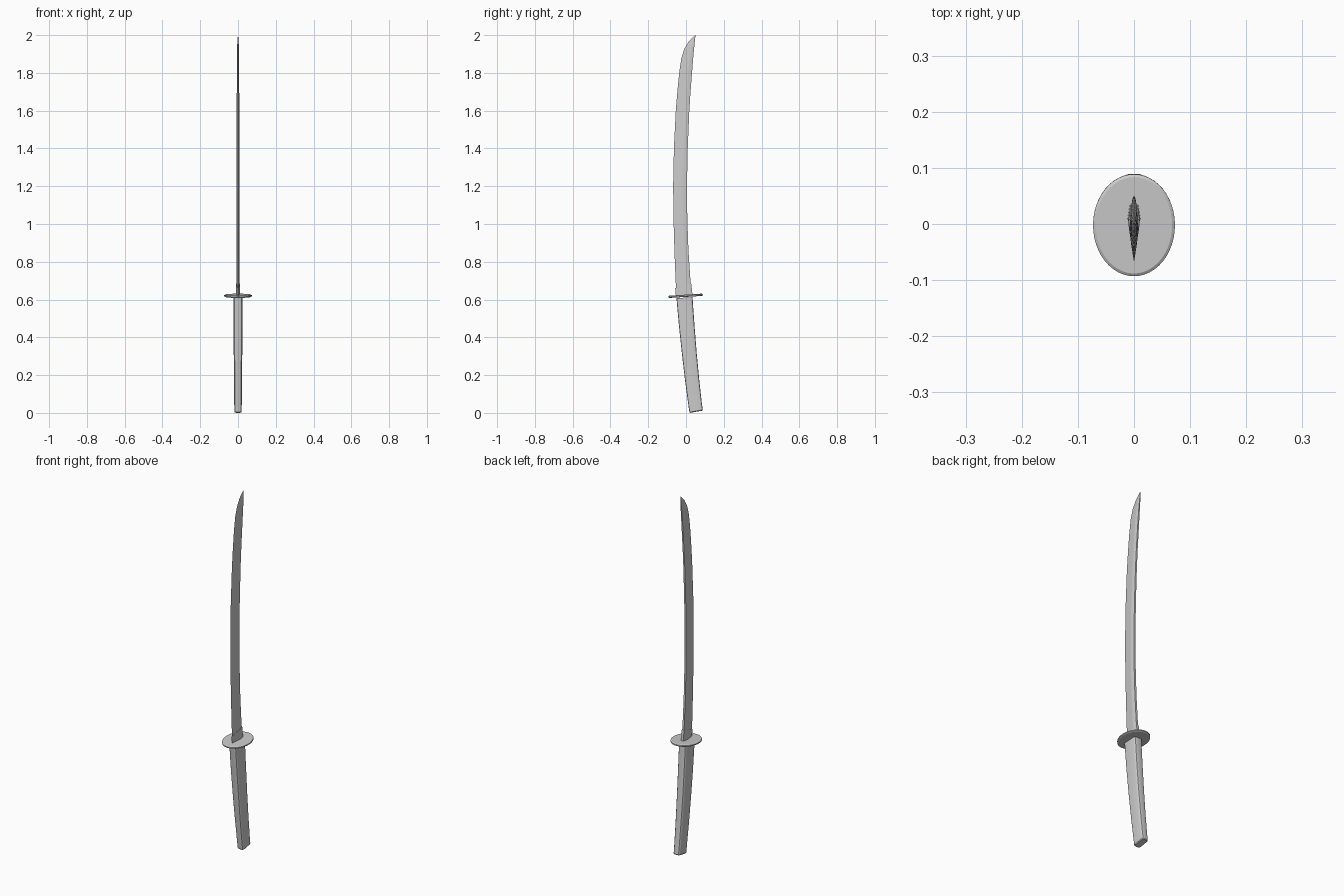
import bpy, math
from mathutils import Vector

if "Cube" in bpy.data.objects:
    bpy.data.objects.remove(bpy.data.objects["Cube"])


def loft(name, rings, angle=30):
    """Skin a list of equal-length rings and cap both ends."""
    n = len(rings[0])
    verts = [p for r in rings for p in r]
    faces = [(i * n + j, i * n + (j + 1) % n, (i + 1) * n + (j + 1) % n, (i + 1) * n + j)
             for i in range(len(rings) - 1) for j in range(n)]
    faces += [tuple(reversed(range(n))), tuple(range(len(verts) - n, len(verts)))]
    mesh = bpy.data.meshes.new(name)
    mesh.from_pydata(verts, [], faces)
    mesh.validate()
    obj = bpy.data.objects.new(name, mesh)
    bpy.context.collection.objects.link(obj)
    bpy.context.view_layer.objects.active = obj
    obj.select_set(True)
    bpy.ops.object.shade_smooth_by_angle(angle=math.radians(angle))
    obj.select_set(False)
    return obj


def section(edge, spine, half):
    """Ridged blade section between edge and spine points given as (y, z)."""
    e, s = Vector((0, *edge)), Vector((0, *spine))
    outline = [(0, 0), (.45, .7), (.72, 1), (1, .65)]
    right = [e.lerp(s, t) + Vector((half * w, 0, 0)) for t, w in outline]
    left = [Vector((-p.x, p.y, p.z)) for p in reversed(right[1:])]
    return right + left


# Blade: cutting edge (y, z), spine (y, z), half thickness
blade = [
    ((-.050, .61), (.032, .62), .0085),
    ((-.055, .70), (.023, .71), .0082),
    ((-.061, .85), (.013, .86), .0080),
    ((-.066, 1.02), (.007, 1.025), .0078),
    ((-.068, 1.20), (.005, 1.20), .0075),
    ((-.064, 1.40), (.009, 1.395), .0072),
    ((-.054, 1.60), (.017, 1.59), .0068),
    ((-.045, 1.71), (.024, 1.70), .0066),
    ((-.036, 1.80), (.031, 1.79), .0064),
    ((-.025, 1.875), (.037, 1.865), .006),
    ((-.010, 1.925), (.041, 1.91), .0055),
    ((.012, 1.963), (.045, 1.95), .004),
    ((.032, 1.985), (.048, 1.978), .0025),
    ((.0495, 2.0), (.050, 1.9995), .0003),
]
loft("blade", [section(*b) for b in blade], 8)

# Blade collar with a slanted top
loft("blade_collar", [section((-.053, .61), (.035, .62), .0115),
                      section((-.057, .66), (.027, .69), .0105)], 20)

# Handle: slightly curved rounded-rectangle tube
def handle_ring(y, z, tilt, hx, hy, inset=0.0):
    hx, hy = hx - inset, hy - inset
    cx, cy = .010, .012
    ring = []
    for sx, sy, start in ((1, 1, 0), (-1, 1, 90), (-1, -1, 180), (1, -1, 270)):
        for k in range(4):
            a = math.radians(start + 30 * k)
            px = sx * (hx - cx) + cx * math.cos(a)
            py = sy * (hy - cy) + cy * math.sin(a)
            ring.append(Vector((px, y + py * math.cos(tilt), z + py * math.sin(tilt))))
    return ring


path = [(.054, .006, .17, .0195, .036, .003), (.0535, .010, .17, .0195, .036, 0),
        (.049, .04, .165, .0198, .036, 0), (.033, .17, .14, .021, .0375, 0),
        (.018, .31, .11, .0225, .039, 0), (.004, .46, .085, .0235, .041, 0),
        (-.008, .61, .06, .024, .0425, 0)]
loft("handle", [handle_ring(*p) for p in path], 32)

# Guard: thin oval plate with a bevelled rim
tilt = math.radians(3.5)
rings = []
for h, inset in ((-.006, .005), (-.003, 0), (.003, 0), (.006, .005)):
    ring = []
    for k in range(48):
        a = math.tau * k / 48
        y = (.091 - inset) * math.sin(a)
        ring.append(Vector(((.073 - inset) * math.cos(a),
                            -.002 + y * math.cos(tilt) - h * math.sin(tilt),
                            .62 + y * math.sin(tilt) + h * math.cos(tilt))))
    rings.append(ring)
loft("guard", rings, 25)
